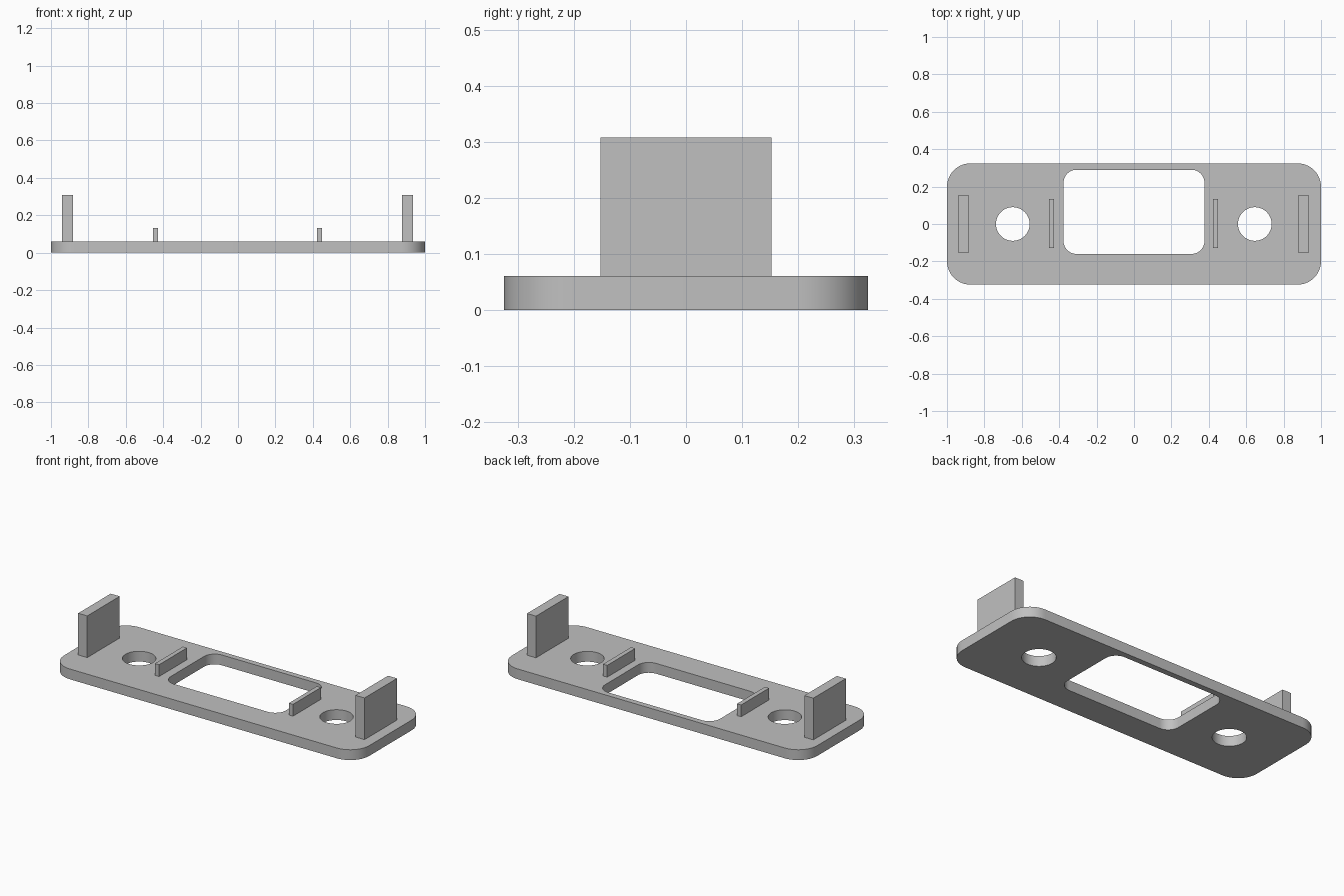
import bpy, bmesh
from math import pi, cos, sin, radians

cube = bpy.data.objects.get("Cube")
if cube:
    bpy.data.objects.remove(cube, do_unlink=True)

grey = bpy.data.materials.new("plain_grey")
grey.use_nodes = True
colour = (0.53, 0.53, 0.53, 1)
grey.diffuse_color = colour
for node in grey.node_tree.nodes:
    if node.type == 'BSDF_PRINCIPLED':
        node.inputs["Base Color"].default_value = colour

PLATE_TOP = 0.061


def rounded_rect(x0, x1, y0, y1, r, steps=12):
    """Outline of a rectangle with rounded corners, counter-clockwise."""
    corners = [(x1 - r, y1 - r), (x0 + r, y1 - r), (x0 + r, y0 + r), (x1 - r, y0 + r)]
    return [(cx + r * cos(a), cy + r * sin(a))
            for q, (cx, cy) in enumerate(corners)
            for a in [(q + i / steps) * pi / 2 for i in range(steps + 1)]]


def circle(cx, cy, r, n=48):
    return [(cx + r * cos(2 * pi * i / n), cy + r * sin(2 * pi * i / n)) for i in range(n)]


def add_plate(name, outlines, height):
    """Filled flat curve, first outline solid and the rest holes, made into a mesh."""
    curve = bpy.data.curves.new(name + "_profile", 'CURVE')
    curve.dimensions = '2D'
    curve.fill_mode = 'BOTH'
    curve.extrude = height / 2
    for points in outlines:
        spline = curve.splines.new('POLY')
        spline.points.add(len(points) - 1)
        for p, (x, y) in zip(spline.points, points):
            p.co = (x, y, 0, 1)
        spline.use_cyclic_u = True
    helper = bpy.data.objects.new(name + "_helper", curve)
    bpy.context.collection.objects.link(helper)
    graph = bpy.context.evaluated_depsgraph_get()
    mesh = bpy.data.meshes.new_from_object(helper.evaluated_get(graph))
    bpy.data.objects.remove(helper, do_unlink=True)
    bpy.data.curves.remove(curve)

    bm = bmesh.new()
    bm.from_mesh(mesh)
    bmesh.ops.remove_doubles(bm, verts=bm.verts, dist=0.0001)
    bmesh.ops.translate(bm, verts=bm.verts, vec=(0, 0, height / 2))
    bmesh.ops.recalc_face_normals(bm, faces=bm.faces)
    for f in bm.faces:
        f.smooth = True
    bm.to_mesh(mesh)
    bm.free()
    mesh.set_sharp_from_angle(angle=radians(30))
    mesh.name = name
    mesh.materials.clear()
    mesh.materials.append(grey)
    obj = bpy.data.objects.new(name, mesh)
    bpy.context.collection.objects.link(obj)


def add_box(name, centre, size):
    bm = bmesh.new()
    bmesh.ops.create_cube(bm, size=1)
    bmesh.ops.scale(bm, verts=bm.verts, vec=size)
    bmesh.ops.translate(bm, verts=bm.verts, vec=centre)
    mesh = bpy.data.meshes.new(name)
    bm.to_mesh(mesh)
    bm.free()
    mesh.materials.append(grey)
    obj = bpy.data.objects.new(name, mesh)
    bpy.context.collection.objects.link(obj)


# Base plate with a central window and two round holes
add_plate("base_plate", [
    rounded_rect(-1, 1, -0.324, 0.324, 0.125),
    rounded_rect(-0.377, 0.377, -0.16, 0.29, 0.07),
    circle(-0.648, 0, 0.09),
    circle(0.646, 0, 0.09),
], PLATE_TOP)

# Upright end tabs and low ribs beside the window, slightly off centre
for side, s in (("left", 1), ("right", -1)):
    for part, x, y, wide, deep, top in (("end_tab", 0.909, 0.0, 0.059, 0.304, 0.308),
                                        ("rib", 0.439, 0.003, 0.027, 0.262, 0.131)):
        bottom = PLATE_TOP - 0.005
        add_box(f"{side}_{part}", (s * x - 0.0025, y, (top + bottom) / 2),
                (wide, deep, top - bottom))
